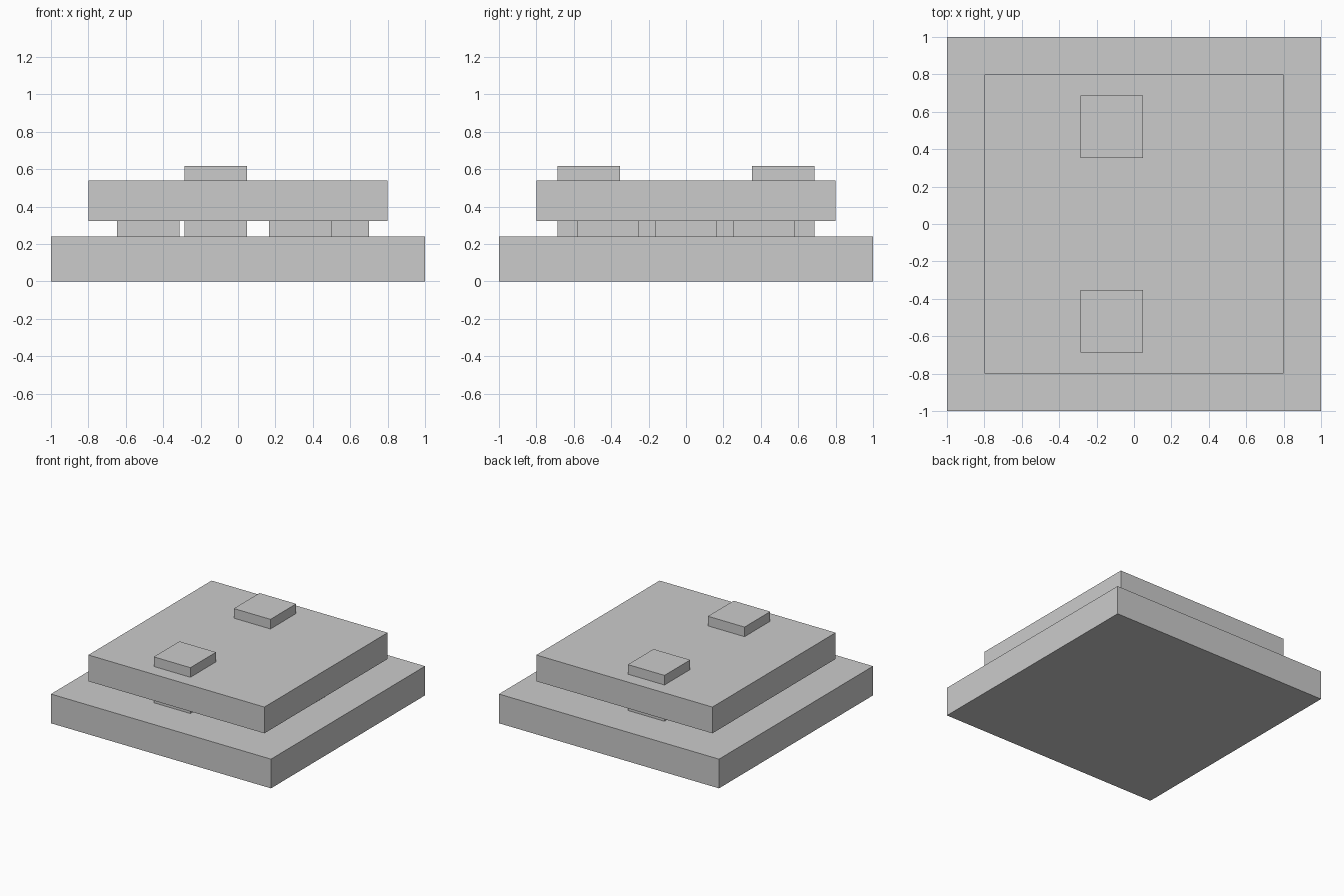
import bpy
import math

if "Cube" in bpy.data.objects:
    bpy.data.objects.remove(bpy.data.objects["Cube"])

SEGMENTS = 7       # ring positions
RADIUS = 0.533     # ring radius of the block centres
BLOCK = 0.333      # block width


def box(name, x, y, width, z0, z1):
    bpy.ops.mesh.primitive_cube_add(size=1, location=(x, y, (z0 + z1) / 2))
    obj = bpy.context.object
    obj.name = name
    obj.scale = (width, width, z1 - z0)
    bpy.ops.object.transform_apply(location=False, rotation=False, scale=True)
    return obj


def ring_block(name, i, z0, z1):
    a = 2 * math.pi * i / SEGMENTS
    return box(name, RADIUS * math.cos(a), RADIUS * math.sin(a), BLOCK, z0, z1)


# Two stepped slabs
box("base_slab", 0, 0, 2.0, 0, 0.24)
box("upper_slab", 0, 0, 1.6, 0.322, 0.538)

# Ring of spacer blocks between the slabs
for i in range(SEGMENTS):
    ring_block(f"spacer_block_{i + 1}", i, 0.24, 0.322)

# Two blocks on the upper slab
for side, i in (("back", 2), ("front", 5)):
    ring_block(f"top_block_{side}", i, 0.538, 0.617)
